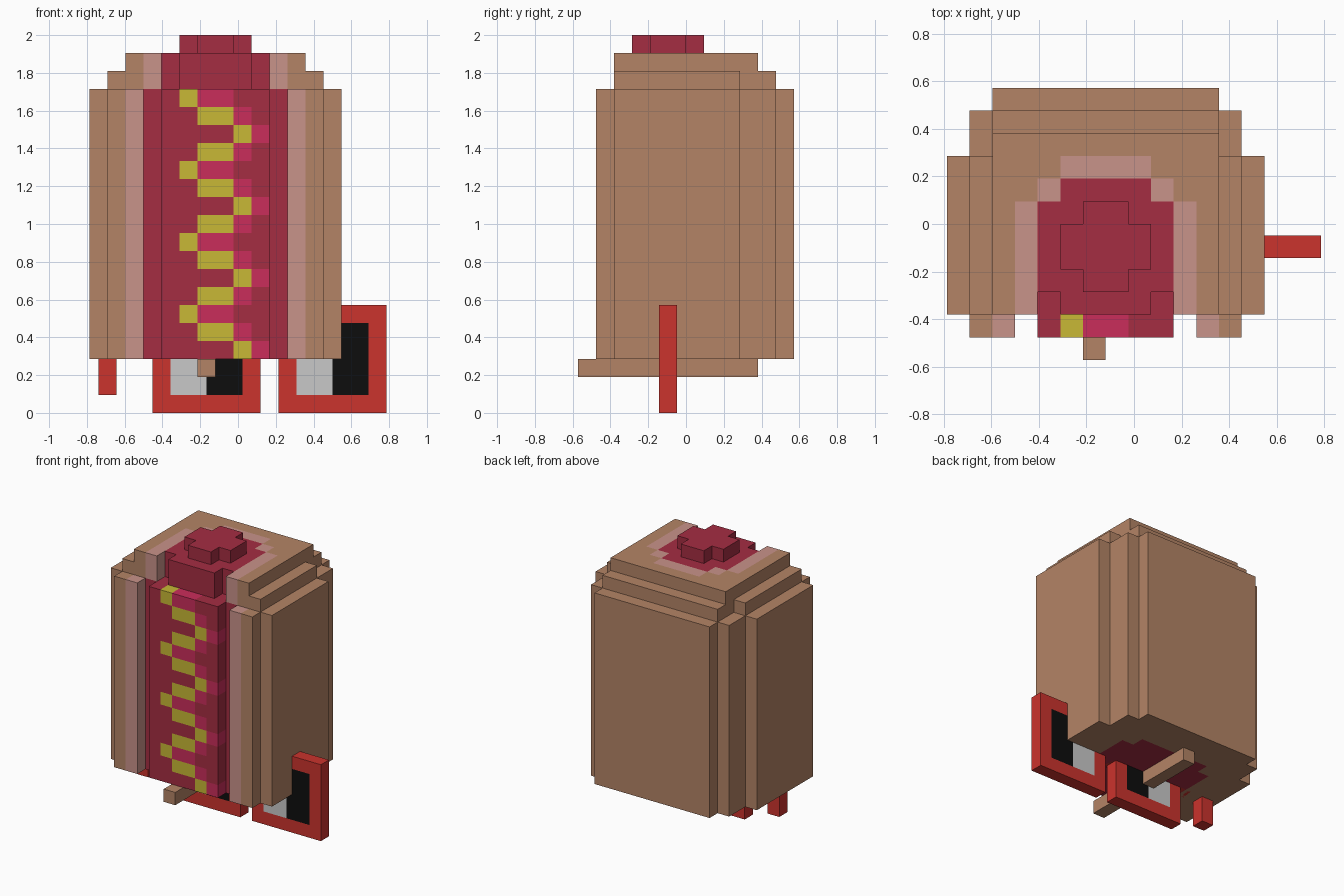
import bpy, bmesh
from mathutils import Vector

if "Cube" in bpy.data.objects:
    bpy.data.objects.remove(bpy.data.objects["Cube"])

U = 2 / 21                      # block size; coordinates below are in blocks
OFF = Vector((-8.25, -6.0, 0))  # centres the block grid on the origin


def mat(name, hexa):
    rgb = [int(hexa[i:i + 2], 16) / 255 for i in (0, 2, 4)]
    lin = [c / 12.92 if c <= 0.04045 else ((c + 0.055) / 1.055) ** 2.4 for c in rgb]
    m = bpy.data.materials.new(name)
    m.diffuse_color = (*lin, 1)
    m.use_nodes = True
    m.node_tree.nodes["Principled BSDF"].inputs["Base Color"].default_value = m.diffuse_color
    return m


TAN = mat("bun tan", "b48466")
PINK = mat("bun inner pink", "c9938a")
RED = mat("sausage red", "a52d42")
YELLOW = mat("mustard yellow", "c8b836")
CRIMSON = mat("sauce crimson", "ca2d5b")
FRAME = mat("frame red", "cb332d")
BLACK = mat("lens black", "0d0d0d")
GREY = mat("lens light grey", "c9c9c9")


def finish(name, bm, *mats):
    bmesh.ops.recalc_face_normals(bm, faces=bm.faces)
    for v in bm.verts:
        v.co = (v.co + OFF) * U
    me = bpy.data.meshes.new(name)
    bm.to_mesh(me)
    bm.free()
    for m in mats:
        me.materials.append(m)
    ob = bpy.data.objects.new(name, me)
    bpy.context.collection.objects.link(ob)
    return ob


def add_prism(bm, pts, z0, z1):
    base = bm.faces.new([bm.verts.new((x, y, z0)) for x, y in pts])
    ext = bmesh.ops.extrude_face_region(bm, geom=[base], use_keep_orig=True)
    for v in ext["geom"]:
        if isinstance(v, bmesh.types.BMVert):
            v.co.z = z1


def add_box(bm, x0, x1, y0, y1, z0, z1):
    add_prism(bm, [(x0, y0), (x1, y0), (x1, y1), (x0, y1)], z0, z1)


def boxes(name, m, *dims):
    bm = bmesh.new()
    for d in dims:
        add_box(bm, *d)
    return finish(name, bm, m)


def mirrored_prism(name, m, half, z0, z1):
    """Extrude a half outline (right side) mirrored about x = 7."""
    left = [(14 - x, y) for x, y in reversed(half) if x != 7]
    bm = bmesh.new()
    add_prism(bm, half + left, z0, z1)
    return finish(name, bm, m)


# Bun: lower body and two stepped top layers, each wrapping the sausage
low_inner = [(12, 2), (11, 2), (11, 8), (10, 8), (10, 9), (7, 9)]
top_inner = [(11, 2), (11, 7), (10, 7), (10, 8), (9, 8), (9, 9), (7, 9)]
mirrored_prism("bun_body", TAN,
               [(7, 12), (12, 12), (12, 11), (13, 11), (13, 9), (14, 9),
                (14, 2), (13, 2), (13, 1), (12, 1)] + low_inner, 3, 18)
mirrored_prism("bun_step", TAN,
               [(7, 11), (12, 11), (12, 9), (13, 9), (13, 2)] + top_inner, 18, 19)
mirrored_prism("bun_top", TAN, [(7, 10), (12, 10), (12, 2)] + top_inner, 19, 20)

# Pink inner edge of the bun
boxes("bun_front_lips", PINK, (2, 3, 1, 2, 3, 18), (11, 12, 1, 2, 3, 18))
boxes("bun_inner_rim", PINK,
      (3, 4, 2, 7, 18, 20), (10, 11, 2, 7, 18, 20),
      (4, 5, 7, 8, 18, 20), (9, 10, 7, 8, 18, 20), (5, 9, 8, 9, 18, 20))

# Sausage: body, narrower shoulder, cross-shaped tip
mirrored_prism("sausage_body", RED,
               [(7, 2), (11, 2), (11, 8), (10, 8), (10, 9), (7, 9)], 3, 18)
mirrored_prism("sausage_shoulder", RED,
               [(7, 2), (9, 2), (9, 3), (10, 3), (10, 7), (9, 7), (9, 8), (7, 8)], 18, 20)
mirrored_prism("sausage_tip", RED,
               [(7, 3), (8, 3), (8, 4), (9, 4), (9, 6), (8, 6), (8, 7), (7, 7)], 20, 21)

# Sausage front: slab cut into blocks, coloured as a mustard zigzag
bm = bmesh.new()
add_box(bm, 4, 10, 1, 2, 3, 18)
cuts = [((x, 0, 0), (1, 0, 0)) for x in range(5, 10)]
cuts += [((0, 0, z), (0, 0, 1)) for z in range(4, 18)]
for co, no in cuts:
    bmesh.ops.bisect_plane(bm, geom=bm.verts[:] + bm.edges[:] + bm.faces[:],
                           plane_co=co, plane_no=no)
bmesh.ops.recalc_face_normals(bm, faces=bm.faces)
ZIGZAG = {1: ((5,), (6, 7)), 3: ((8,), (9,)), 0: ((6, 7), (8,)), 2: ((6, 7), (8,))}
for f in bm.faces:
    c = f.calc_center_median() - f.normal * 0.3   # point inside the block
    mustard, sauce = ZIGZAG[int(c.z) % 4]
    col = int(c.x)
    f.material_index = 1 if col in mustard else 2 if col in sauce else 0
finish("sausage_front_with_mustard", bm, RED, YELLOW, CRIMSON)

# Small bar under the bun
boxes("under_bar", TAN, (6, 7, 0, 10, 2, 3))

# Glasses: two square rims, split lenses, bridge and hooked arm
Y0, Y1 = 4.5, 5.5
for side, x in (("left", 3.5), ("right", 10.5)):
    boxes(side + "_rim", FRAME,
          (x, x + 6, Y0, Y1, 0, 1), (x, x + 6, Y0, Y1, 5, 6),
          (x, x + 1, Y0, Y1, 1, 5), (x + 5, x + 6, Y0, Y1, 1, 5))
    boxes(side + "_lens_light", GREY, (x + 1, x + 3, Y0, Y1, 1, 5))
    boxes(side + "_lens_dark", BLACK, (x + 3, x + 5, Y0, Y1, 1, 5))
boxes("glasses_bridge", FRAME, (9.5, 10.5, Y0, Y1, 3, 4))
boxes("glasses_arm", FRAME, (0.5, 3.5, Y0, Y1, 3, 4), (0.5, 1.5, Y0, Y1, 1, 3))
